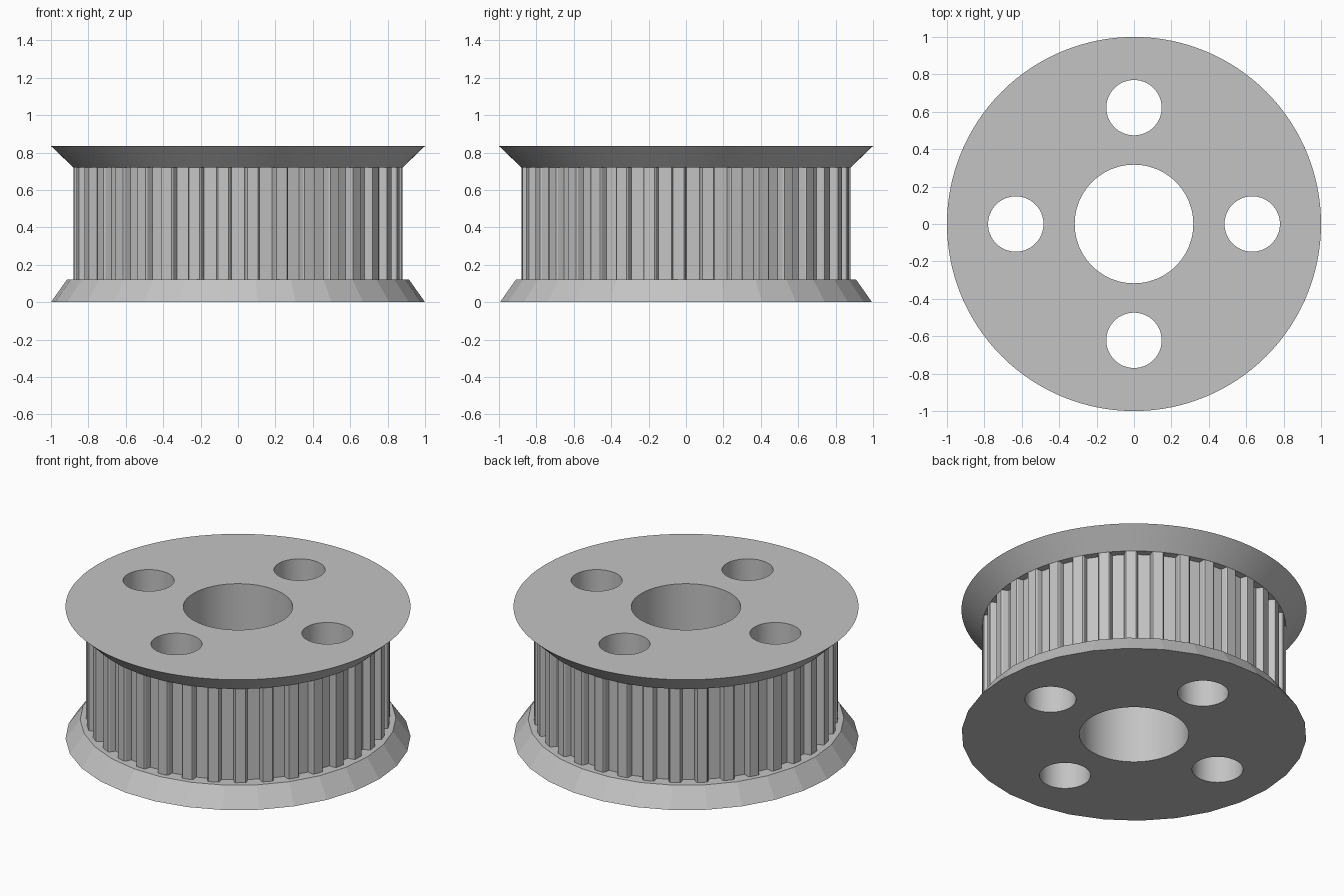
import bpy, bmesh, math

if "Cube" in bpy.data.objects:
    bpy.data.objects.remove(bpy.data.objects["Cube"], do_unlink=True)

HEIGHT = 0.835
BODY_BOTTOM, BODY_TOP = 0.12, 0.72
BODY_RADIUS = 0.88
TEETH = 35

grey = bpy.data.materials.new("plain grey")
grey.use_nodes = True
colour = (0.55, 0.55, 0.55, 1)
grey.diffuse_color = colour
grey.node_tree.nodes["Principled BSDF"].inputs["Base Color"].default_value = colour


def circle(radius, sides, cx=0, cy=0):
    step = math.tau / sides
    return [(cx + radius * math.cos(i * step), cy + radius * math.sin(i * step))
            for i in range(sides)]


def add_prism(bm, lower, upper, z0, z1):
    """Closed solid between two outlines with equal point counts."""
    a = [bm.verts.new((x, y, z0)) for x, y in lower]
    b = [bm.verts.new((x, y, z1)) for x, y in upper]
    bm.faces.new(a[::-1])
    bm.faces.new(b)
    n = len(a)
    for i in range(n):
        j = (i + 1) % n
        bm.faces.new((a[i], a[j], b[j], b[i]))


def make_object(name, prisms):
    bm = bmesh.new()
    for prism in prisms:
        add_prism(bm, *prism)
    mesh = bpy.data.meshes.new(name)
    bm.to_mesh(mesh)
    bm.free()
    mesh.materials.append(grey)
    obj = bpy.data.objects.new(name, mesh)
    bpy.context.collection.objects.link(obj)
    return obj


def toothed_outline():
    """Belt grooves cut into a circle, the first one centred on the front."""
    groove = [(-0.05, 0), (-0.043, 0.007), (-0.034, 0.042),
              (0.034, 0.042), (0.043, 0.007), (0.05, 0)]
    points = []
    for i in range(TEETH):
        angle = -math.pi / 2 + i * math.tau / TEETH
        c, s = math.cos(angle), math.sin(angle)
        for across, depth in groove:
            r = math.sqrt(BODY_RADIUS ** 2 - 0.05 ** 2) - depth
            points.append((r * c - across * s, r * s + across * c))
    return points


# Toothed drum and its two flared flanges
teeth = toothed_outline()
parts = [
    make_object("toothed_drum", [(teeth, teeth, BODY_BOTTOM, BODY_TOP)]),
    make_object("bottom_flange", [(circle(1, 30), circle(0.915, 30), 0, BODY_BOTTOM)]),
    make_object("top_flange", [(circle(BODY_RADIUS, 128), circle(1, 128), BODY_TOP, HEIGHT)]),
]

# Centre bore and four bolt holes
holes = [circle(0.317, 96)]
for cx, cy in ((0.632, 0), (-0.632, 0), (0, 0.622), (0, -0.622)):
    holes.append(circle(0.148, 64, cx, cy))
cutter = make_object("hole_cutter", [(h, h, -0.1, HEIGHT + 0.1) for h in holes])
cutter.hide_render = True

for part in parts:
    bpy.ops.object.select_all(action="DESELECT")
    part.select_set(True)
    bpy.context.view_layer.objects.active = part
    cut = part.modifiers.new("holes", "BOOLEAN")
    cut.operation = "DIFFERENCE"
    cut.solver = "EXACT"
    cut.object = cutter
    bpy.ops.object.modifier_apply(modifier=cut.name)
    bpy.ops.object.shade_smooth_by_angle(angle=math.radians(7))

bpy.data.objects.remove(cutter, do_unlink=True)
